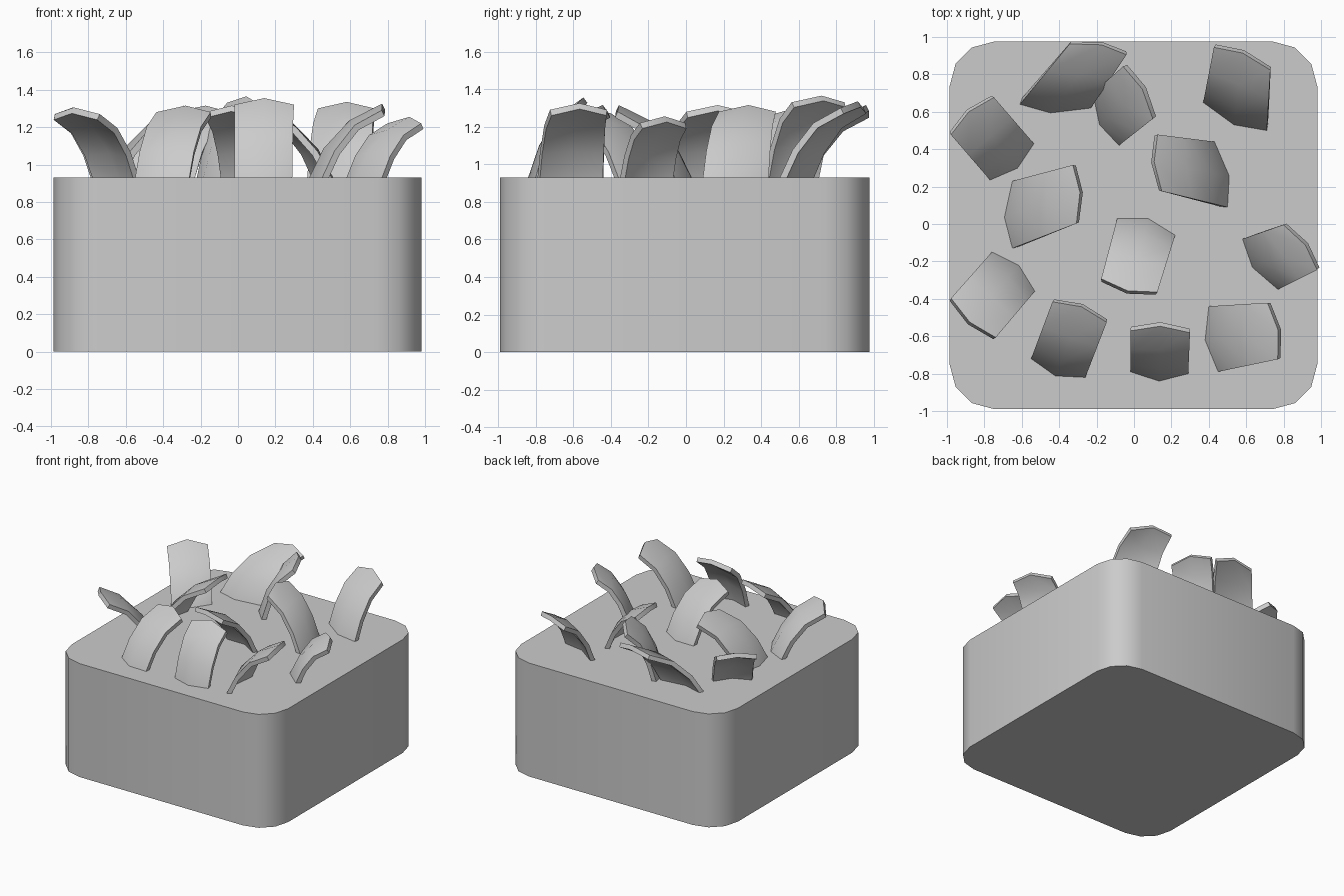
import bpy, bmesh, math
from mathutils import Vector

if "Cube" in bpy.data.objects:
    bpy.data.objects.remove(bpy.data.objects["Cube"])


def finish(bm, name):
    me = bpy.data.meshes.new(name)
    bm.to_mesh(me)
    bm.free()
    ob = bpy.data.objects.new(name, me)
    bpy.context.collection.objects.link(ob)
    bpy.ops.object.select_all(action='DESELECT')
    ob.select_set(True)
    bpy.context.view_layer.objects.active = ob
    return ob


# Soil block: rounded square, three segments per corner
TOP, R = 0.93, 0.24
bm = bmesh.new()
ring = []
for q, (sx, sy) in enumerate([(1, 1), (-1, 1), (-1, -1), (1, -1)]):
    for i in range(4):
        a = math.radians(90 * q + 30 * i)
        ring.append(bm.verts.new((-0.003 + sx * (0.983 - R) + R * math.cos(a),
                                  -0.007 + sy * (0.983 - R) + R * math.sin(a), 0)))
base = bm.faces.new(ring)
ext = bmesh.ops.extrude_face_region(bm, geom=[base])
bmesh.ops.translate(bm, vec=(0, 0, TOP),
                    verts=[v for v in ext['geom'] if isinstance(v, bmesh.types.BMVert)])
bmesh.ops.recalc_face_normals(bm, faces=bm.faces)
finish(bm, "block")
bpy.ops.object.shade_smooth_by_angle(angle=math.radians(40))

# Curled chips: base left, base right, tip left, tip right (xy), tip height
CHIPS = [
    ((-.77, .235), (-.535, .43), (-.99, .49), (-.76, .69), 1.27),
    ((-.53, -.36), (-.76, -.15), (-.75, -.62), (-.99, -.41), 1.27),
    ((-.61, .64), (-.23, .62), (-.33, .98), (-.03, .92), 1.28),
    ((-.22, .70), (-.08, .42), (-.05, .85), (.11, .57), 1.33),
    ((.37, .65), (.71, .50), (.43, .96), (.73, .84), 1.30),
    ((.50, .09), (.43, .44), (.13, .18), (.11, .48), 1.28),
    ((-.65, .23), (-.65, -.13), (-.31, .32), (-.29, .01), 1.28),
    ((.22, -.06), (-.09, .03), (.12, -.38), (-.18, -.31), 1.28),
    ((.58, -.08), (.77, -.35), (.81, .0), (.99, -.24), 1.22),
    ((-.55, -.72), (-.26, -.82), (-.43, -.40), (-.14, -.51), 1.28),
    ((-.02, -.79), (.29, -.80), (-.02, -.56), (.30, -.57), 1.32),
    ((.40, -.44), (.45, -.79), (.73, -.42), (.785, -.72), 1.29),
]
# Lengthwise curl: (height fraction, lean fraction), starting below the soil
CURL = [(-.25, -.08), (0, 0), (.4, .2), (.78, .52), (1, .95)]

for n, (b0, b1, t0, t1, zt) in enumerate(CHIPS, 1):
    b0, b1, t0, t1 = (Vector((*p, 0)) for p in (b0, b1, t0, t1))
    lean = ((t0 + t1) - (b0 + b1)).normalized()
    bm = bmesh.new()
    rows = []
    for h, f in CURL:
        left, right = b0.lerp(t0, f), b1.lerp(t1, f)
        k = max(h, 0)
        mid = (left + right) / 2 + lean * (-.045 + .075 * k ** 2)
        z = TOP + (zt - TOP) * h
        rows.append([bm.verts.new((p.x, p.y, z + dz))
                     for p, dz in ((left, 0), (mid, .035 * k), (right, 0))])
    for r0, r1 in zip(rows, rows[1:]):
        for j in range(2):
            bm.faces.new((r0[j], r0[j + 1], r1[j + 1], r1[j]))
    ob = finish(bm, f"curled_chip_{n}")
    bpy.ops.object.shade_smooth_by_angle(angle=math.radians(40))
    sol = ob.modifiers.new("thickness", 'SOLIDIFY')
    sol.thickness = 0.035
    sol.offset = -1
    bpy.ops.object.modifier_apply(modifier=sol.name)
    bpy.ops.object.shade_smooth_by_angle(angle=math.radians(40))
